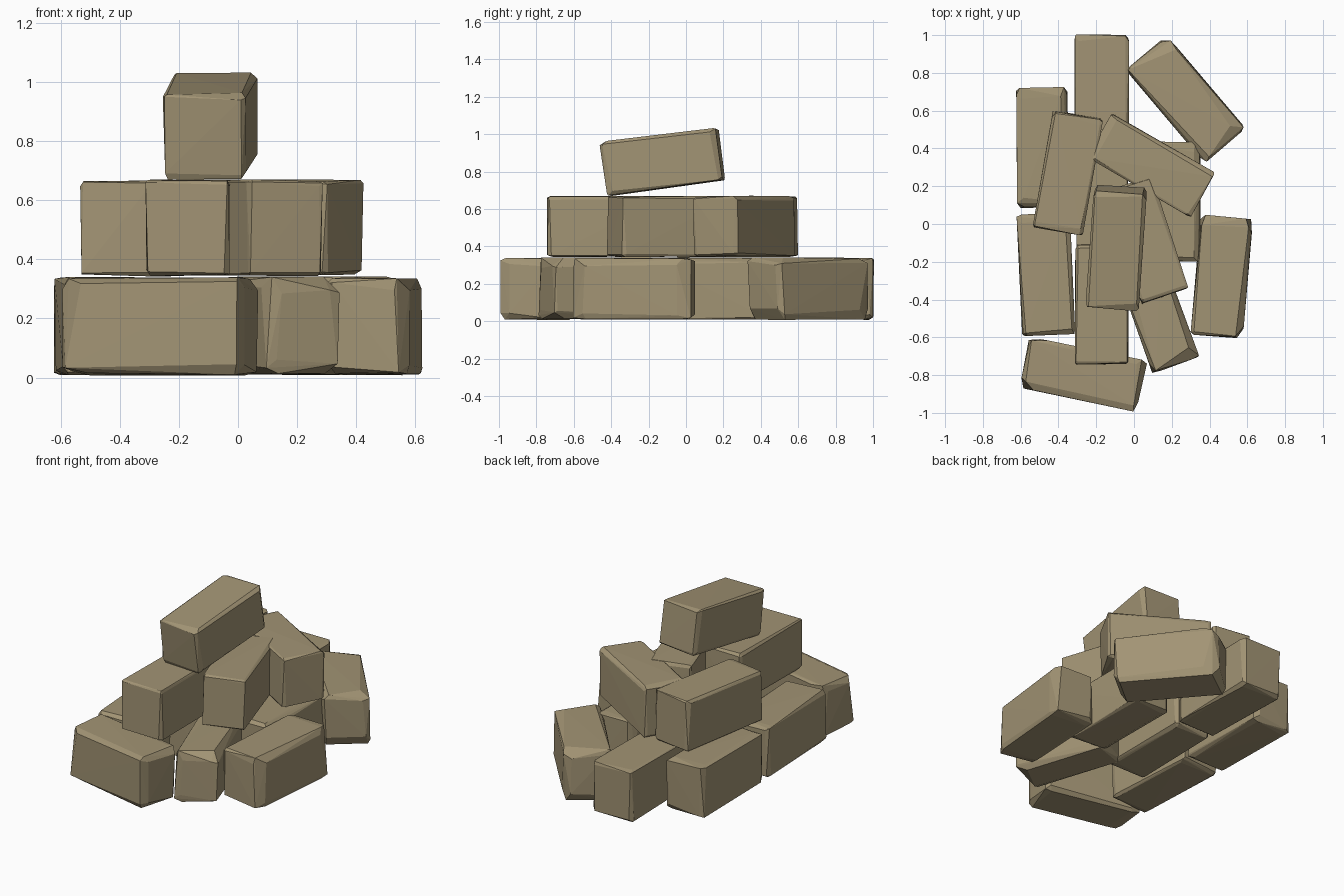
import bpy, bmesh, math, random
from mathutils import Vector, Matrix

if "Cube" in bpy.data.objects:
    bpy.data.objects.remove(bpy.data.objects["Cube"])

random.seed(7)

stone_mat = bpy.data.materials.new("tan stone")
stone_mat.diffuse_color = (0.36, 0.295, 0.175, 1)
stone_mat.use_nodes = True
stone_mat.node_tree.nodes["Principled BSDF"].inputs["Base Color"].default_value = stone_mat.diffuse_color


def stone(name, x, y, z, yaw, size, chip, tilt=0):
    """Rough block: hull of slightly uneven, inset face rectangles (chipped edges and corners)."""
    half = [s / 2 for s in size]
    bm = bmesh.new()
    for axis in range(3):
        for sx in (-1, 1):
            for sy in (-1, 1):
                for sz in (-1, 1):
                    p = []
                    for i, s in enumerate((sx, sy, sz)):
                        if i == axis:
                            inset = random.uniform(0, 0.008)
                        else:
                            inset = random.uniform(0.008, chip * (1.3 if i == 1 else 0.8))
                        p.append(s * (half[i] - inset))
                    bm.verts.new(Vector(p))
    hull = bmesh.ops.convex_hull(bm, input=bm.verts[:])
    inner = {g for g in hull["geom_interior"] + hull["geom_unused"]
             if isinstance(g, bmesh.types.BMVert)}
    bmesh.ops.delete(bm, geom=list(inner), context='VERTS')
    bmesh.ops.recalc_face_normals(bm, faces=bm.faces[:])
    # bake the placement into the mesh
    bm.transform(Matrix.Translation((x, y, z))
                 @ Matrix.Rotation(math.radians(yaw), 4, 'Z')
                 @ Matrix.Rotation(math.radians(tilt), 4, 'X'))
    me = bpy.data.meshes.new(name)
    bm.to_mesh(me)
    bm.free()
    me.materials.append(stone_mat)
    bpy.context.collection.objects.link(bpy.data.objects.new(name, me))


# bottom course: x, y, yaw, width, length, chip size
bottom = [
    (-0.17, 0.69, 0, 0.29, 0.63, 0.035),
    (0.275, 0.66, 40, 0.29, 0.65, 0.08),
    (-0.485, 0.405, 1, 0.28, 0.64, 0.05),
    (-0.465, -0.265, 3, 0.29, 0.65, 0.04),
    (0.465, -0.28, -5, 0.28, 0.64, 0.06),
    (-0.27, -0.795, 78, 0.28, 0.64, 0.08),
    (0.12, -0.46, 20, 0.27, 0.62, 0.08),
    (0.215, 0.12, 0, 0.28, 0.64, 0.05),
    (-0.17, 0.04, 0, 0.28, 0.64, 0.04),
]
for n, (x, y, yaw, w, l, c) in enumerate(bottom):
    stone(f"bottom_stone_{n + 1}", x, y, 0.175, yaw, (w, l, 0.335), c)

# middle course
middle = [
    (-0.17, -0.425, 0, 0.29, 0.64, 0.03),
    (-0.35, 0.27, -10, 0.275, 0.63, 0.03),
    (0.09, 0.31, 60, 0.275, 0.64, 0.035),
    (0.065, -0.085, 18, 0.27, 0.63, 0.03),
]
for n, (x, y, yaw, w, l, c) in enumerate(middle):
    stone(f"middle_stone_{n + 1}", x, y, 0.507, yaw, (w, l, 0.33), c)

# tilted cap stone
stone("top_stone", -0.093, -0.125, 0.855, -4, (0.285, 0.63, 0.295), 0.035, 7.5)
